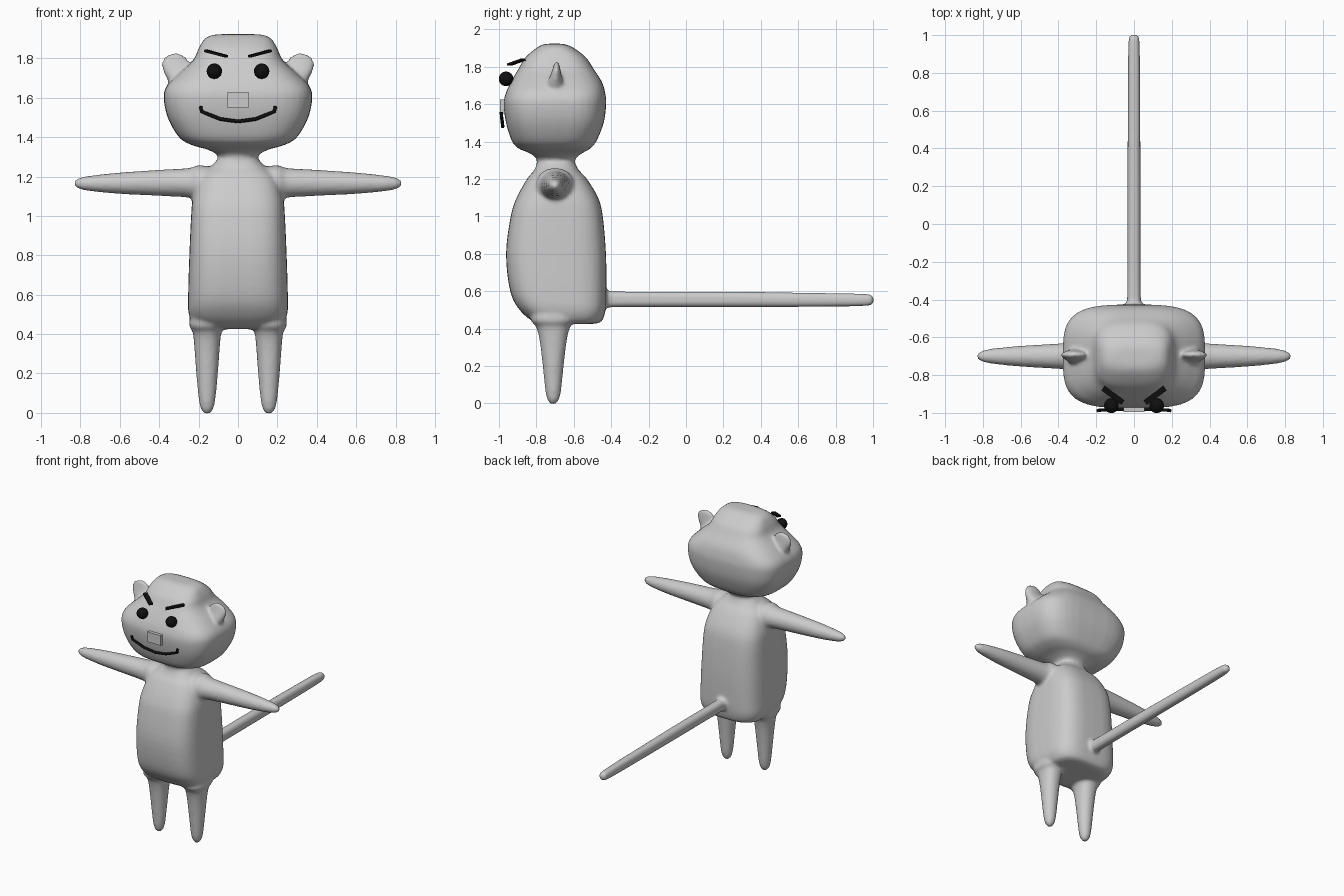
import bpy, bmesh, math
from mathutils import Vector

CY = -0.70  # depth of the figure's centre line


def finish(name, bm, mat=None, smooth=True):
    bmesh.ops.recalc_face_normals(bm, faces=bm.faces[:])
    me = bpy.data.meshes.new(name)
    bm.to_mesh(me)
    bm.free()
    for p in me.polygons:
        p.use_smooth = smooth
    if mat:
        me.materials.append(mat)
    ob = bpy.data.objects.new(name, me)
    bpy.context.collection.objects.link(ob)
    return ob


def spline(rows, steps=4):
    """Catmull-Rom through rows of numbers."""
    pts = [rows[0]] + rows + [rows[-1]]
    out = []
    for a, b, c, d in zip(pts, pts[1:], pts[2:], pts[3:]):
        for i in range(steps):
            t = i / steps
            out.append([0.5 * (2 * q + (r - p) * t + (2 * p - 5 * q + 4 * r - s) * t * t
                               + (3 * q - p - 3 * r + s) * t ** 3)
                        for p, q, r, s in zip(a, b, c, d)])
    return out + [rows[-1]]


def loft(bm, axis, rows, side=1, seg=40):
    """Skin superellipse rings; row = (t, centre u, centre v, half u, half v, exponent)."""
    prev = None
    rings = spline([list(r) for r in rows])
    for k, (t, cu, cv, ru, rv, n) in enumerate(rings):
        ring = []
        for i in range(seg):
            a = math.tau * i / seg
            c, s = math.cos(a), math.sin(a)
            u = cu + ru * math.copysign(abs(c) ** (2 / n), c)
            v = cv + rv * math.copysign(abs(s) ** (2 / n), s)
            x, y, z = {'x': (t, u, v), 'y': (u, t, v), 'z': (u, v, t)}[axis]
            ring.append(bm.verts.new((x * side, y, z)))
        if prev:
            for i in range(seg):
                j = (i + 1) % seg
                bm.faces.new((prev[i], prev[j], ring[j], ring[i]))
        if k in (0, len(rings) - 1):
            bm.faces.new(ring)
        prev = ring


def upright(rows):
    """(z, half width, y front, y back, exponent) -> loft rows."""
    return [(z, 0, (f + b) / 2, w, (b - f) / 2, n) for z, w, f, b, n in rows]


black = bpy.data.materials.new("black")
black.diffuse_color = (0.005, 0.005, 0.005, 1)

bm = bmesh.new()

# torso, neck and head in one stack of rings
loft(bm, 'z', upright([
    (0.425, 0.17, -0.76, -0.49, 3), (0.44, 0.22, -0.82, -0.45, 3.2),
    (0.50, 0.250, -0.89, -0.43, 3.5), (0.60, 0.253, -0.94, -0.425, 3.5),
    (0.80, 0.247, -0.962, -0.428, 3.5), (1.00, 0.238, -0.937, -0.445, 3.5),
    (1.10, 0.228, -0.905, -0.47, 3.2), (1.20, 0.195, -0.85, -0.53, 3),
    (1.25, 0.14, -0.81, -0.575, 2.6), (1.30, 0.10, -0.797, -0.594, 2.3),
    (1.335, 0.15, -0.83, -0.56, 2.6), (1.36, 0.235, -0.89, -0.515, 3),
    (1.40, 0.30, -0.93, -0.48, 3.3), (1.50, 0.357, -0.962, -0.44, 3.5),
    (1.60, 0.377, -0.975, -0.427, 3.5), (1.66, 0.362, -0.963, -0.432, 3.5),
    (1.72, 0.305, -0.935, -0.45, 3.3), (1.79, 0.228, -0.895, -0.495, 3.2),
    (1.85, 0.20, -0.858, -0.535, 3.2), (1.90, 0.168, -0.80, -0.60, 3),
    (1.92, 0.12, -0.76, -0.645, 2.6), (1.923, 0.04, -0.72, -0.68, 2)]))

for s in (1, -1):
    # legs
    loft(bm, 'z', [
        (-0.004, 0.157, CY - 0.01, 0.010, 0.010, 2), (0.01, 0.157, CY - 0.01, 0.026, 0.026, 2),
        (0.06, 0.157, CY - 0.01, 0.041, 0.041, 2), (0.20, 0.157, CY - 0.01, 0.055, 0.056, 2),
        (0.34, 0.157, CY - 0.01, 0.065, 0.073, 2.2), (0.41, 0.157, CY - 0.01, 0.073, 0.092, 2.3),
        (0.45, 0.158, CY - 0.01, 0.090, 0.12, 2.5), (0.55, 0.14, CY, 0.09, 0.12, 2.5)], s)
    # arms
    loft(bm, 'x', [
        (0.10, CY, 1.16, 0.09, 0.085, 2.2), (0.20, CY, 1.165, 0.10, 0.092, 2.2),
        (0.25, CY, 1.168, 0.08, 0.075, 2), (0.40, CY, 1.168, 0.067, 0.066, 2),
        (0.60, CY, 1.166, 0.055, 0.054, 2), (0.75, CY, 1.165, 0.040, 0.039, 2),
        (0.81, CY, 1.165, 0.026, 0.026, 2), (0.833, CY, 1.165, 0.008, 0.008, 2)], s)
    # ears
    loft(bm, 'z', [
        (1.60, 0.27, CY, 0.06, 0.06, 2), (1.67, 0.285, CY, 0.062, 0.058, 2),
        (1.71, 0.300, CY, 0.067, 0.044, 2), (1.76, 0.314, CY + 0.005, 0.073, 0.028, 2),
        (1.80, 0.318, CY + 0.008, 0.060, 0.018, 2), (1.82, 0.318, CY + 0.008, 0.032, 0.013, 2),
        (1.826, 0.318, CY + 0.008, 0.012, 0.008, 2)], s)

# tail
loft(bm, 'y', [
    (-0.52, 0, 0.555, 0.05, 0.055, 2.5), (-0.43, 0, 0.555, 0.046, 0.052, 2.5),
    (-0.39, 0, 0.556, 0.036, 0.042, 2.8), (0.20, 0, 0.556, 0.034, 0.041, 2.8),
    (0.80, 0, 0.553, 0.032, 0.036, 2.8), (0.97, 0, 0.553, 0.029, 0.031, 2.6),
    (0.995, 0, 0.553, 0.022, 0.023, 2.4), (1.003, 0, 0.553, 0.010, 0.010, 2)])

# fuse all limbs into one soft skin
body = finish("body", bm)
rm = body.modifiers.new("fuse", 'REMESH')
rm.mode = 'VOXEL'
rm.voxel_size = 0.011
rm.use_smooth_shade = True
sm = body.modifiers.new("soften", 'SMOOTH')
sm.factor = 0.5
sm.iterations = 5


def box(name, centre, size, mat=None):
    bm = bmesh.new()
    bmesh.ops.create_cube(bm, size=1)
    for v in bm.verts:
        v.co = Vector(a * b for a, b in zip(v.co, size))
    ob = finish(name, bm, mat, False)
    ob.location = centre
    return ob


# nose
box("nose", (0, -0.972, 1.588), (0.11, 0.045, 0.075))

for s, label in ((1, "left"), (-1, "right")):
    # eyes
    bm = bmesh.new()
    bmesh.ops.create_uvsphere(bm, u_segments=32, v_segments=16, radius=0.039)
    eye = finish(label + "_eye", bm, black)
    eye.location = (0.12 * s, -0.962, 1.735)
    # eyebrows, slanting down and forward to the middle
    a, b = Vector((0.06 * s, -0.945, 1.811)), Vector((0.163 * s, -0.87, 1.838))
    brow = box(label + "_eyebrow", (a + b) / 2, ((b - a).length, 0.03, 0.012), black)
    brow.rotation_mode = 'QUATERNION'
    brow.rotation_quaternion = (b - a if s > 0 else a - b).to_track_quat('X', 'Z')

# mouth
half = [(0.19, -0.988, 1.557), (0.185, -0.986, 1.53), (0.135, -0.983, 1.51),
        (0.09, -0.981, 1.492), (0.04, -0.98, 1.485)]
path = [(-x, y, z) for x, y, z in half] + [(0, -0.98, 1.48)] + half[::-1]
cu = bpy.data.curves.new("mouth", 'CURVE')
cu.dimensions = '3D'
cu.bevel_depth = 0.009
cu.bevel_resolution = 3
cu.use_fill_caps = True
sp = cu.splines.new('POLY')
sp.points.add(len(path) - 1)
for p, co in zip(sp.points, path):
    p.co = (*co, 1)
cu.materials.append(black)
bpy.context.collection.objects.link(bpy.data.objects.new("mouth", cu))
